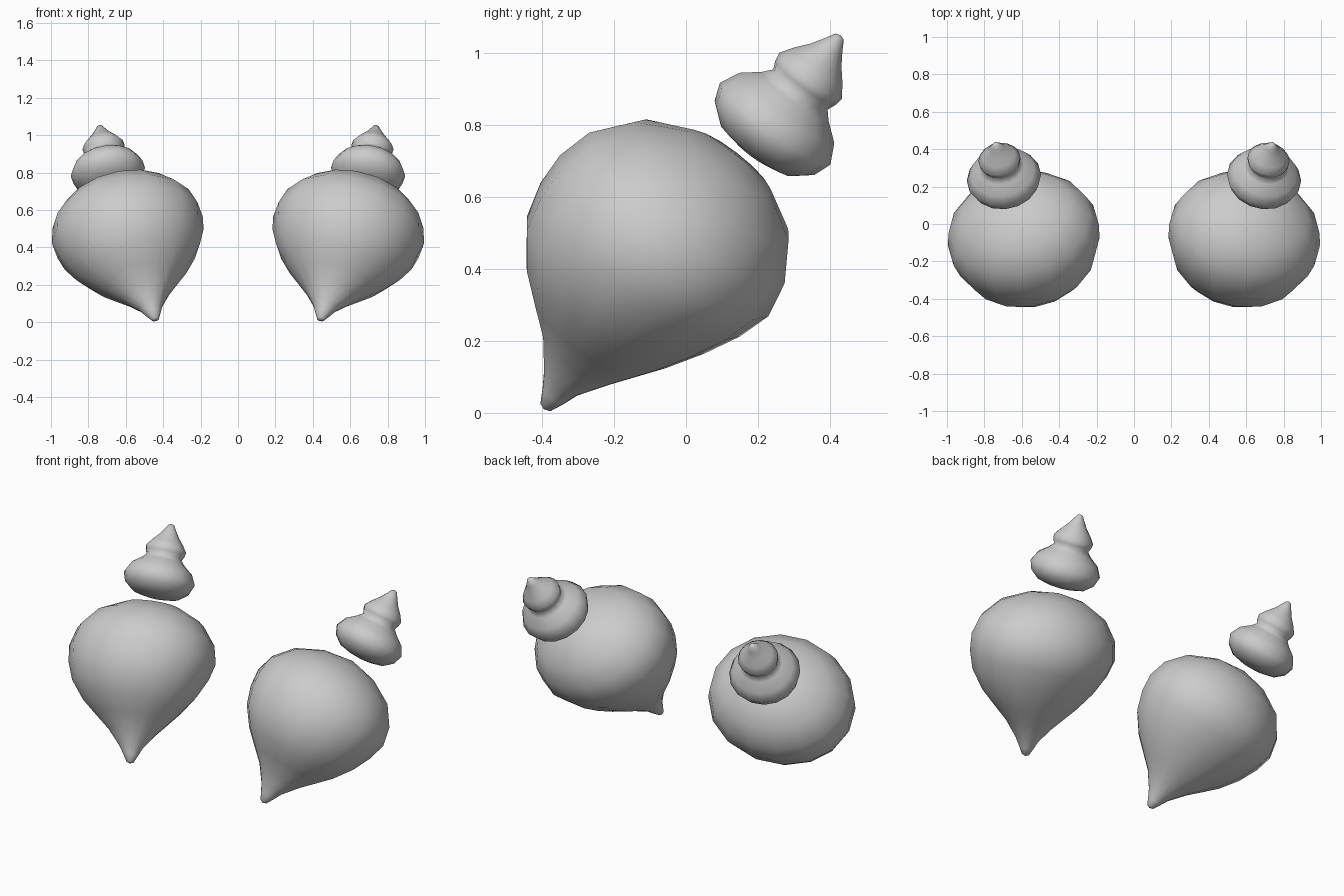
import bpy, bmesh, math
from mathutils import Vector

if "Cube" in bpy.data.objects:
    bpy.data.objects.remove(bpy.data.objects["Cube"])

SEGMENTS = 16


def tilted_lathe(name, origin, axis, profile, widen, drift=0.0):
    """Turned form on a tilted axis; profile rows are (height, radius, spine offset)."""
    origin, d = Vector(origin), Vector(axis).normalized()
    side = (Vector((1, 0, 0)) - d * d.x).normalized()
    back = d.cross(side)
    bm = bmesh.new()
    rings = []
    for h, r, off in profile:
        c = origin + d * h + back * off + side * drift * min(1, h / 0.3)
        if r == 0:
            rings.append([bm.verts.new(c)])
            continue
        ring = []
        for i in range(SEGMENTS):
            a = math.tau * i / SEGMENTS
            ring.append(bm.verts.new(c + side * r * widen * math.cos(a) + back * r * math.sin(a)))
        rings.append(ring)
    for lo, hi in zip(rings, rings[1:]):
        for i in range(SEGMENTS):
            j = (i + 1) % SEGMENTS
            if len(lo) == 1:
                bm.faces.new((lo[0], hi[j], hi[i]))
            elif len(hi) == 1:
                bm.faces.new((lo[i], lo[j], hi[0]))
            else:
                bm.faces.new((lo[i], lo[j], hi[j], hi[i]))
    bmesh.ops.recalc_face_normals(bm, faces=bm.faces)
    for f in bm.faces:
        f.smooth = True
    me = bpy.data.meshes.new(name)
    bm.to_mesh(me)
    bm.free()
    ob = bpy.data.objects.new(name, me)
    bpy.context.collection.objects.link(ob)
    # matching copy on the other side of x = 0
    mod = ob.modifiers.new("mirror", 'MIRROR')
    mod.use_axis[0] = True
    mod.use_mirror_merge = False
    return ob


# large teardrop bodies, narrowing to a tip at the bottom
body = [(0, 0, 0), (0.008, 0.018, 0), (0.045, 0.036, -0.002), (0.09, 0.058, -0.008),
        (0.174, 0.118, -0.014), (0.24, 0.18, -0.03), (0.31, 0.245, -0.046),
        (0.41, 0.312, -0.053), (0.51, 0.35, -0.042), (0.605, 0.366, -0.03),
        (0.707, 0.343, -0.027), (0.81, 0.27, -0.018), (0.882, 0.145, -0.01), (0.912, 0, 0)]
tilted_lathe("teardrop_bodies", (0.44, -0.395, 0.01), (0.217, 0.595, 0.771), body, 1.13, 0.02)

# stacked finials: wide bulb, neck, small bulb and pointed end
finial = [(-0.105, 0, 0), (-0.1, 0.06, 0), (-0.085, 0.125, 0), (-0.045, 0.173, 0),
          (0.005, 0.191, 0), (0.06, 0.164, 0), (0.1, 0.115, 0), (0.124, 0.094, 0),
          (0.148, 0.104, 0), (0.172, 0.108, 0), (0.208, 0.084, 0), (0.244, 0.054, 0),
          (0.28, 0.031, 0), (0.308, 0.015, 0), (0.314, 0, 0)]
tilted_lathe("finials", (0.695, 0.245, 0.80), (0.143, 0.589, 0.796), finial, 1.05)
